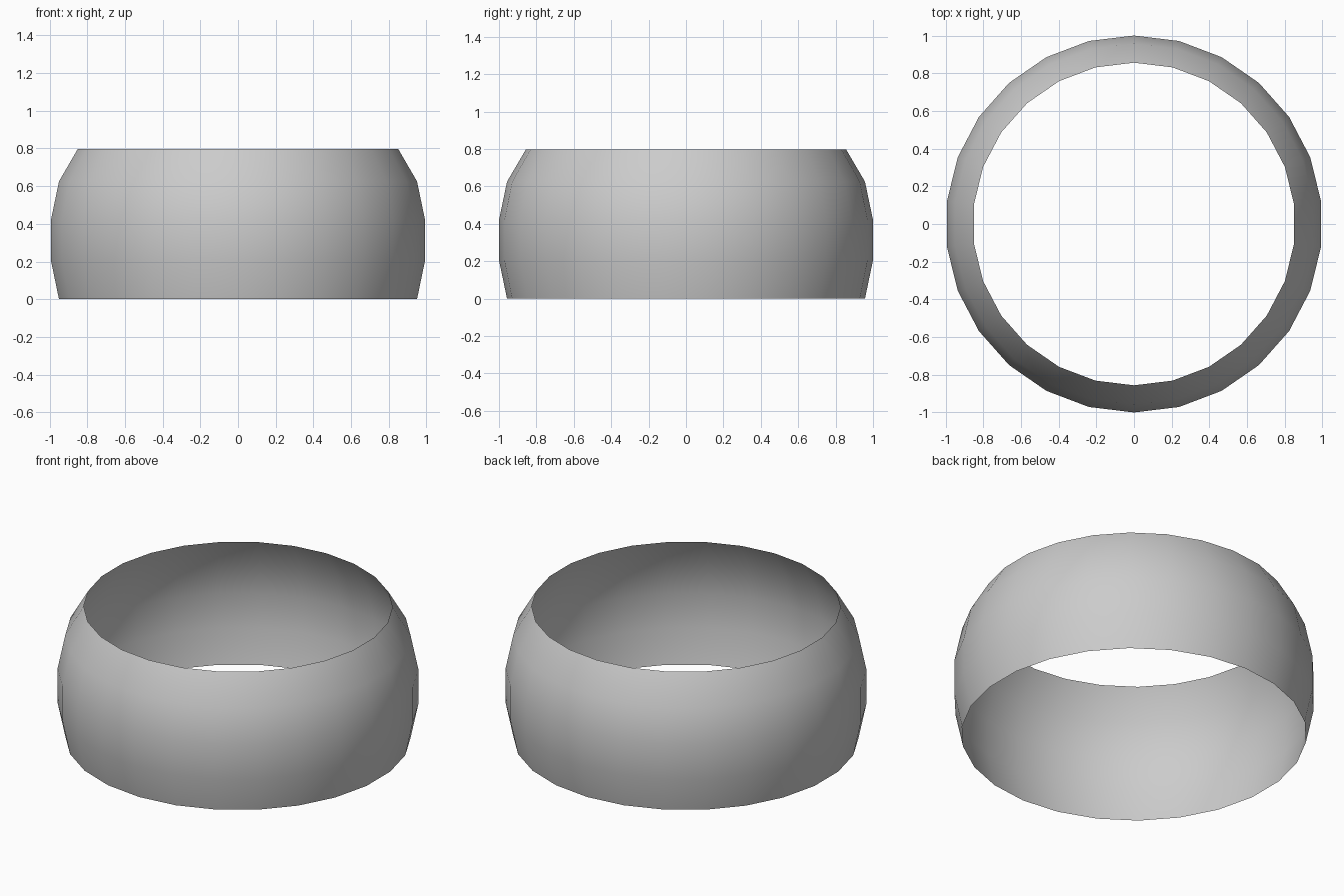
import bpy, bmesh
from math import sin, cos, pi

if "Cube" in bpy.data.objects:
    bpy.data.objects.remove(bpy.data.objects["Cube"])

SIDES = 26
# (radius, height) of each ring of the bulging open band
PROFILE = [(0.957, 0.0), (1.0, 0.206), (1.0, 0.42), (0.957, 0.625), (0.856, 0.798)]

bm = bmesh.new()
rings = []
for r, z in PROFILE:
    # a vertex sits on the y axis, a flat side faces x
    rings.append([bm.verts.new((r * sin(2 * pi * i / SIDES),
                                -r * cos(2 * pi * i / SIDES), z))
                  for i in range(SIDES)])

# single-walled skin between neighbouring rings, facing outward
for low, high in zip(rings, rings[1:]):
    for i in range(SIDES):
        j = (i + 1) % SIDES
        face = bm.faces.new((low[i], low[j], high[j], high[i]))
        face.smooth = True

mesh = bpy.data.meshes.new("ring_band")
bm.to_mesh(mesh)
bm.free()
band = bpy.data.objects.new("ring_band", mesh)
bpy.context.collection.objects.link(band)
